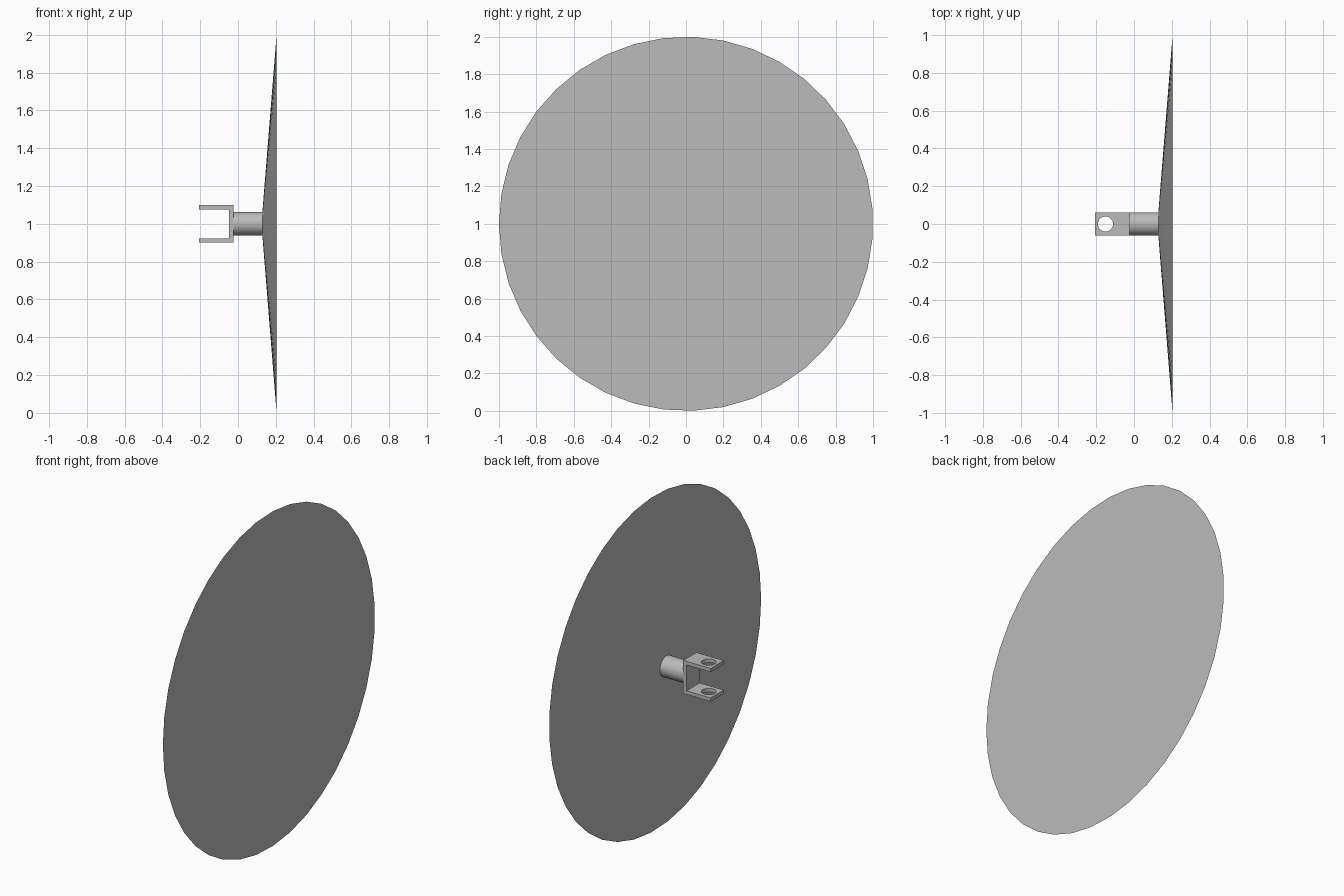
import bpy
import math

if "Cube" in bpy.data.objects:
    bpy.data.objects.remove(bpy.data.objects["Cube"])

CENTRE_Z = 1.0
grey = bpy.data.materials.new("plain grey")
grey.use_nodes = True
colour = (0.5, 0.5, 0.5, 1)
grey.diffuse_color = colour
grey.node_tree.nodes["Principled BSDF"].inputs["Base Color"].default_value = colour


def finish(obj, name):
    obj.name = name
    obj.data.materials.append(grey)
    bpy.context.view_layer.objects.active = obj
    bpy.ops.object.shade_smooth_by_angle(angle=math.radians(30))
    return obj


def lathe_x(name, profile, sides):
    """Closed solid of revolution about the x axis from (x, radius) pairs."""
    verts, faces = [], []
    for x, r in profile:
        for i in range(sides):
            a = math.tau * i / sides
            verts.append((x, -r * math.cos(a), CENTRE_Z + r * math.sin(a)))
    for k in range(len(profile) - 1):
        for i in range(sides):
            j = (i + 1) % sides
            lo, hi = k * sides, (k + 1) * sides
            faces.append((lo + i, hi + i, hi + j, lo + j))
    faces.append(tuple(range(sides)))
    faces.append(tuple(reversed(range(len(verts) - sides, len(verts)))))
    mesh = bpy.data.meshes.new(name)
    mesh.from_pydata(verts, [], faces)
    # Consistent outward normals
    import bmesh
    bm = bmesh.new()
    bm.from_mesh(mesh)
    bmesh.ops.recalc_face_normals(bm, faces=bm.faces)
    bm.to_mesh(mesh)
    bm.free()
    obj = bpy.data.objects.new(name, mesh)
    bpy.context.collection.objects.link(obj)
    bpy.ops.object.select_all(action='DESELECT')
    obj.select_set(True)
    return finish(obj, name)


# Shallow conical dish with a flat face, and its round stem
lathe_x("dish", [(0.129, 0.062), (0.204, 1.0)], 39)
lathe_x("stem", [(-0.026, 0.062), (0.13, 0.062)], 39)

# U-shaped clevis bracket: side profile extruded across y
TIP, WEB, BACK = -0.206, -0.047, -0.025
OUT, IN, HALF = 0.099, 0.077, 0.062
outline = [(TIP, OUT), (BACK, OUT), (BACK, -OUT), (TIP, -OUT),
           (TIP, -IN), (WEB, -IN), (WEB, IN), (TIP, IN)]
n = len(outline)
verts = [(x, y, CENTRE_Z + z) for y in (-HALF, HALF) for x, z in outline]
faces = [tuple(range(n)), tuple(reversed(range(n, 2 * n)))]
faces += [(i, i + n, (i + 1) % n + n, (i + 1) % n) for i in range(n)]
mesh = bpy.data.meshes.new("bracket")
mesh.from_pydata(verts, [], faces)
import bmesh
bm = bmesh.new()
bm.from_mesh(mesh)
bmesh.ops.recalc_face_normals(bm, faces=bm.faces)
bm.to_mesh(mesh)
bm.free()
bracket = bpy.data.objects.new("bracket", mesh)
bpy.context.collection.objects.link(bracket)

# Pin hole through both arms
bpy.ops.mesh.primitive_cylinder_add(vertices=32, radius=0.04, depth=0.5,
                                    location=(-0.151, 0, CENTRE_Z))
cutter = bpy.context.object
cutter.name = "pin_hole_cutter"
cutter.hide_render = True
cutter.hide_set(True)
cut = bracket.modifiers.new("pin hole", 'BOOLEAN')
cut.object = cutter
cut.operation = 'DIFFERENCE'
cut.solver = 'EXACT'
bpy.ops.object.select_all(action='DESELECT')
bracket.select_set(True)
finish(bracket, "bracket")
